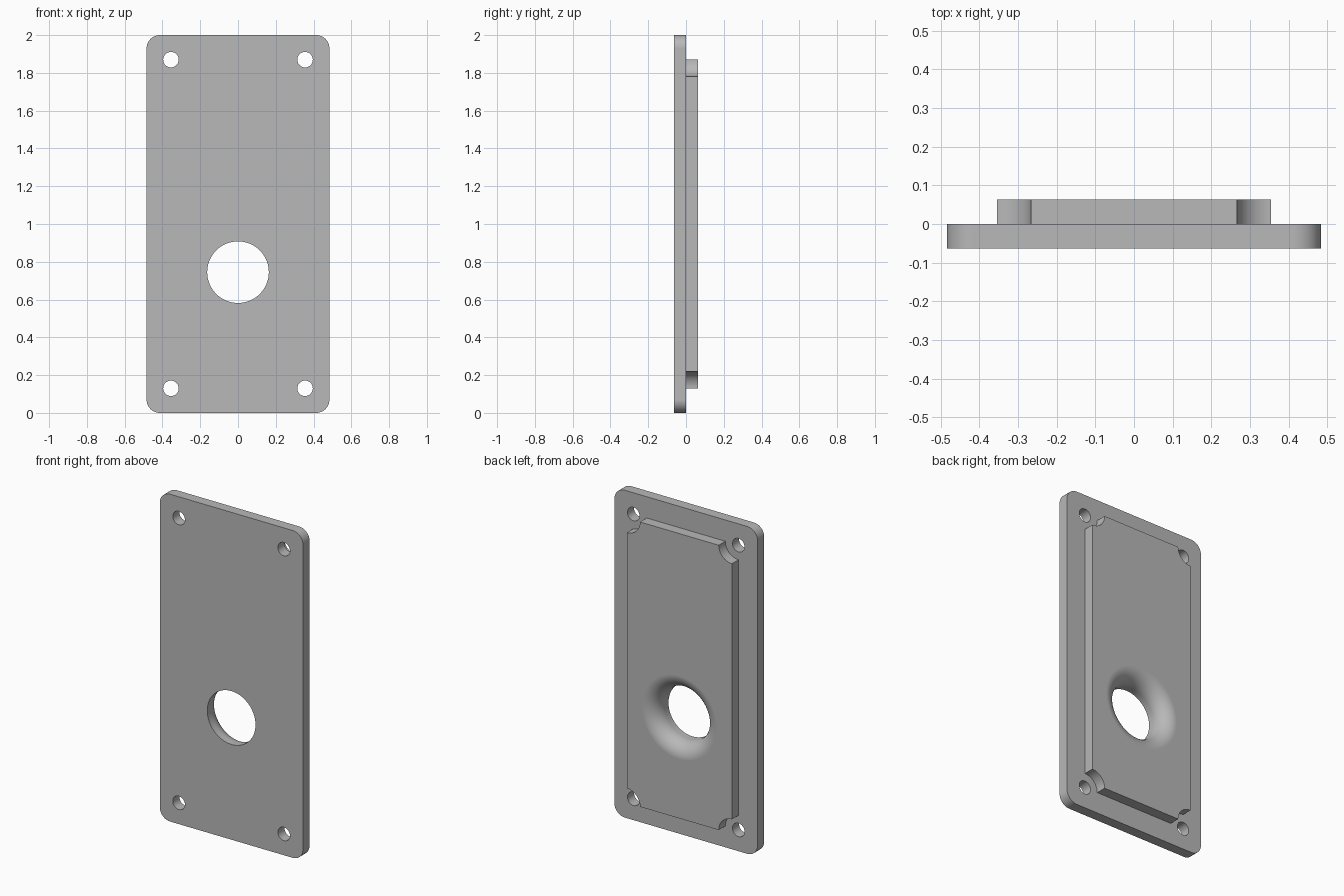
import bpy, bmesh
from math import sin, cos, radians, tau

cube = bpy.data.objects.get("Cube")
if cube:
    bpy.data.objects.remove(cube, do_unlink=True)

HALF_DEPTH = 0.064
HOLE_X, HOLE_Z = 0.355, 0.87      # screw holes, measured from the plate centre
BORE_R, BORE_Z = 0.163, 0.745
FLARE_R = 0.092

grey = bpy.data.materials.new("plain_grey")
grey.use_nodes = True
grey.diffuse_color = (0.48, 0.48, 0.48, 1)
grey.node_tree.nodes["Principled BSDF"].inputs["Base Color"].default_value = grey.diffuse_color


def make_object(name, bm):
    bmesh.ops.recalc_face_normals(bm, faces=bm.faces[:])
    mesh = bpy.data.meshes.new(name)
    bm.to_mesh(mesh)
    bm.free()
    mesh.materials.append(grey)
    obj = bpy.data.objects.new(name, mesh)
    bpy.context.collection.objects.link(obj)
    return obj


def corner_outline(hx, hz, r, notched, steps=16):
    """Rectangle with either rounded or scooped-out corners."""
    points = []
    for i, (sx, sz) in enumerate([(1, 1), (-1, 1), (-1, -1), (1, -1)]):
        inset = 0 if notched else r
        for k in range(steps + 1):
            t = k / steps
            a = radians(90 * i + (270 - 90 * t if notched else 90 * t))
            points.append((sx * (hx - inset) + r * cos(a),
                           1 + sz * (hz - inset) + r * sin(a)))
    return points


def slab(name, outline, y0, y1):
    bm = bmesh.new()
    face = bm.faces.new([bm.verts.new((x, y0, z)) for x, z in outline])
    moved = bmesh.ops.extrude_face_region(bm, geom=[face])["geom"]
    bmesh.ops.translate(bm, vec=(0, y1 - y0, 0),
                        verts=[v for v in moved if isinstance(v, bmesh.types.BMVert)])
    return make_object(name, bm)


def turned(name, profile, x, z, sides):
    """Closed solid turned around the y direction from (radius, y) points."""
    bm = bmesh.new()
    rings = [[bm.verts.new((x + r * cos(tau * i / sides), y, z + r * sin(tau * i / sides)))
              for i in range(sides)] for r, y in profile]
    for a, b in zip(rings, rings[1:]):
        for i in range(sides):
            j = (i + 1) % sides
            bm.faces.new((a[i], a[j], b[j], b[i]))
    bm.faces.new(rings[0])
    bm.faces.new(rings[-1])
    return make_object(name, bm)


def combine(target, tool, operation):
    mod = target.modifiers.new(operation.lower(), 'BOOLEAN')
    mod.operation, mod.solver, mod.object = operation, 'EXACT', tool
    bpy.context.view_layer.objects.active = target
    bpy.ops.object.modifier_apply(modifier=mod.name)
    bpy.data.objects.remove(tool, do_unlink=True)


# Rounded plate with a raised panel on its back
plate = slab("cover_plate", corner_outline(0.484, 1, 0.07, False), -HALF_DEPTH, 0)
panel = slab("raised_panel", corner_outline(HOLE_X, HOLE_Z, 0.089, True), -0.03, HALF_DEPTH)
combine(plate, panel, 'UNION')

# Screw holes in the four corners
for sx in (-1, 1):
    for sz in (-1, 1):
        hole = turned("screw_hole", [(0.041, -0.2), (0.041, 0.2)],
                      sx * HOLE_X, 1 + sz * HOLE_Z, 32)
        combine(plate, hole, 'DIFFERENCE')

# Main bore, flaring out in a quarter round towards the back
start = HALF_DEPTH - FLARE_R
flare = [(BORE_R + FLARE_R * (1 - cos(radians(a))), start + FLARE_R * sin(radians(a)))
         for a in range(0, 91, 6)]
profile = [(BORE_R, -0.2)] + flare + [(BORE_R + FLARE_R, 0.2)]
combine(plate, turned("flared_bore", profile, 0, BORE_Z, 96), 'DIFFERENCE')

# Smooth curved walls, keep flat faces flat
bpy.ops.object.select_all(action='DESELECT')
plate.select_set(True)
bpy.context.view_layer.objects.active = plate
bpy.ops.object.shade_smooth_by_angle(angle=radians(30))
weighted = plate.modifiers.new("flat_face_normals", 'WEIGHTED_NORMAL')
weighted.keep_sharp = True
